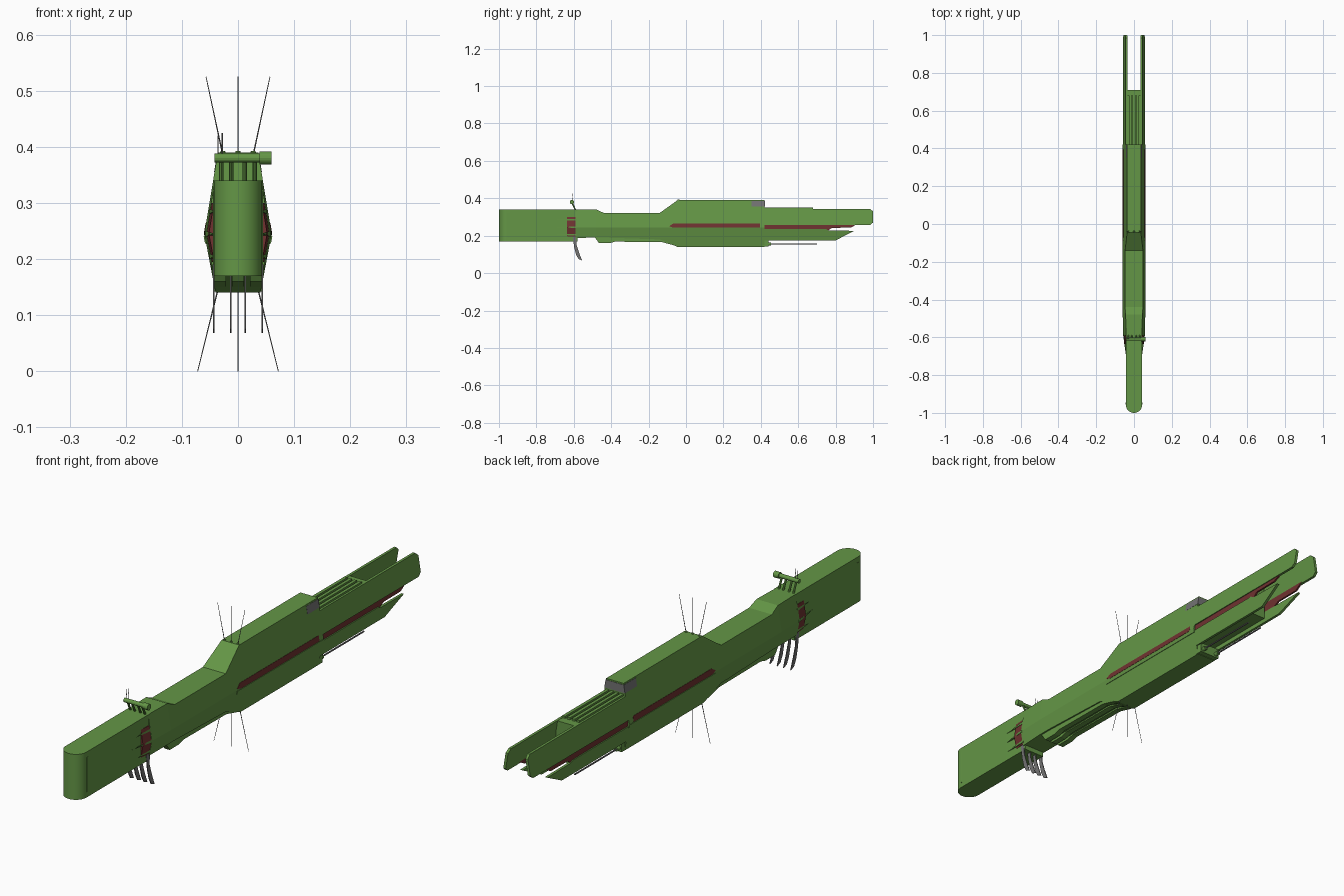
import bpy, bmesh, math
from mathutils import Vector

if "Cube" in bpy.data.objects:
    bpy.data.objects.remove(bpy.data.objects["Cube"])


def material(name, rgb):
    m = bpy.data.materials.new(name)
    m.diffuse_color = (*rgb, 1)
    m.use_nodes = True
    m.node_tree.nodes["Principled BSDF"].inputs["Base Color"].default_value = m.diffuse_color
    return m


GREEN = material("hull green", (0.127, 0.305, 0.061))
RED = material("vent red", (0.16, 0.032, 0.03))
GREY = material("metal grey", (0.17, 0.17, 0.17))
MID = 0.245


def hull_x(z):
    """Half width of the six-sided hull at height z."""
    return 0.06 - abs(z - MID) * (0.165 if z > MID else 0.19)


def loft(name, rings, mat):
    """Skin a row of equal-length point rings and cap both ends."""
    bm = bmesh.new()
    vs = [[bm.verts.new(p) for p in r] for r in rings]
    n = len(vs[0])
    for a, b in zip(vs, vs[1:]):
        for i in range(n):
            j = (i + 1) % n
            bm.faces.new((a[i], a[j], b[j], b[i]))
    bm.faces.new(vs[0])
    bm.faces.new(vs[-1])
    bmesh.ops.recalc_face_normals(bm, faces=bm.faces)
    me = bpy.data.meshes.new(name)
    bm.to_mesh(me)
    bm.free()
    me.materials.append(mat)
    ob = bpy.data.objects.new(name, me)
    bpy.context.collection.objects.link(ob)
    return ob


def box(name, x, y, z, mat):
    return loft(name, [[(x[0], v, z[0]), (x[1], v, z[0]), (x[1], v, z[1]), (x[0], v, z[1])]
                       for v in y], mat)


def profile(name, pts, x0, x1, mat):
    """Side profile of (y, z) points extruded along x."""
    return loft(name, [[(x, y, z) for y, z in pts] for x in (x0, x1)], mat)


def side_plate(name, pts, out, inn, mat):
    """Side profile hugging the sloped hull, built on both sides."""
    for s, tag in ((1, "right"), (-1, "left")):
        loft(f"{name}_{tag}", [[(s * (hull_x(z) + d), y, z) for y, z in pts]
                               for d in (out, -inn)], mat)


def rod(name, a, b, r, mat, r2=None, sides=8):
    a, b = Vector(a), Vector(b)
    d = (b - a).normalized()
    u = d.orthogonal().normalized()
    w = d.cross(u)
    ang = [math.tau * i / sides for i in range(sides)]
    return loft(name, [[c + (u * math.cos(t) + w * math.sin(t)) * q for t in ang]
                       for c, q in ((a, r), (b, r if r2 is None else r2))], mat)


def hex_ring(y, top, bottom, d=0.0):
    t, m, b = hull_x(top) + d, 0.06 + d, hull_x(bottom) + d
    return [(t, y, top), (m, y, MID), (b, y, bottom),
            (-b, y, bottom), (-m, y, MID), (-t, y, top)]


# rounded prow block
R = 0.043
arc = [(-R * math.cos(math.pi * i / 24), -1 + R - R * math.sin(math.pi * i / 24)) for i in range(25)]
outline = arc + [(R, -0.58), (-R, -0.58)]
prow = loft("prow", [[(x, y, z) for x, y in outline] for z in (0.17, 0.34)], GREEN)
bpy.context.view_layer.objects.active = prow
prow.select_set(True)
bpy.ops.object.shade_smooth_by_angle()
for s in (-1, 1):
    box("prow_side_rib", sorted((s * 0.042, s * 0.0445)), (-0.955, -0.945), (0.19, 0.32), GREEN)

# main hull
loft("main_hull", [hex_ring(*q) for q in (
    (-0.59, 0.34, 0.188, -0.003), (-0.48, 0.34, 0.19), (-0.44, 0.322, 0.19),
    (-0.14, 0.322, 0.18), (-0.045, 0.39, 0.14), (0.42, 0.39, 0.14))], GREEN)

# forward intakes: red collar with spikes ahead of it
loft("intake_vents", [hex_ring(-0.635, 0.30, 0.195, -0.008), hex_ring(-0.588, 0.30, 0.195, -0.004)], RED)
for z in (0.205, 0.245, 0.285):
    for s in (-1, 1):
        w = s * (hull_x(z) - 0.002)
        loft("intake_spike", [[(s * 0.042, -0.69, z), (s * 0.0435, -0.69, z), (s * 0.0435, -0.69, z + .001)],
                              [(s * 0.04, -0.585, z - 0.005), (w, -0.585, z - 0.005), (w, -0.585, z + 0.005)]], GREEN)

# keel strips under the waist
for x in (-0.032, 0, 0.032):
    profile("keel_strip", [(-0.49, 0.195), (-0.465, 0.16), (-0.41, 0.16), (-0.38, 0.168),
                           (-0.13, 0.166), (-0.07, 0.15), (-0.07, 0.2)], x - 0.011, x + 0.011, GREEN)
profile("keel_base", [(-0.48, 0.195), (-0.46, 0.172), (-0.1, 0.172), (-0.1, 0.2)], -0.04, 0.04, GREEN)

# red side stripes and the lip beneath them
side_plate("side_stripe", [(-0.09, 0.25), (-0.07, 0.243), (0.395, 0.243), (0.395, 0.264), (-0.07, 0.264)],
           0.001, 0.004, RED)
side_plate("stripe_lip", [(-0.09, 0.228), (0.42, 0.228), (0.42, 0.241), (-0.09, 0.241)], 0.002, 0.004, GREEN)
side_plate("stern_stripe", [(0.415, 0.228), (0.76, 0.228), (0.78, 0.242), (0.88, 0.243),
                            (0.92, 0.264), (0.415, 0.264)], -0.003, 0.010, RED)

# long stern plates
side_plate("upper_stern_plate", [(0.40, 0.258), (0.985, 0.258), (1.0, 0.27), (1.0, 0.33),
                                 (0.985, 0.343), (0.40, 0.343)], 0.0, 0.010, GREEN)
side_plate("lower_stern_plate", [(0.40, 0.175), (0.80, 0.175), (0.90, 0.226), (0.76, 0.228),
                                 (0.75, 0.235), (0.40, 0.235)], 0.0, 0.010, GREEN)

# engine block and deck ridges between the plates
box("engine_block", (-0.041, 0.041), (0.41, 0.71), (0.195, 0.342), GREEN)
for x in (-0.03, -0.01, 0.01, 0.03):
    box("deck_ridge", (x - 0.006, x + 0.006), (0.42, 0.68), (0.34, 0.35), GREEN)

# grey windows around the rear of the upper hull
loft("rear_windows", [[(s * (hull_x(z) + 0.0008), y, z) for s, z in
                       ((-1, 0.355), (1, 0.355), (1, 0.385), (-1, 0.385))] for y in (0.35, 0.4215)], GREY)

# stern gun mount and barrels
box("gun_mount", (-0.042, 0.042), (0.41, 0.44), (0.142, 0.18), GREEN)
for x in (-0.03, 0.03):
    rod("gun_socket", (x, 0.43, 0.155), (x, 0.455, 0.155), 0.008, GREEN, sides=12)
    rod("gun_barrel", (x, 0.44, 0.155), (x, 0.70, 0.155), 0.003, GREY)

# aerials above and below the hull
for k in (-1, 0, 1):
    rod("upper_aerial", (k * 0.027, -0.04, 0.385), (k * 0.057, -0.04, 0.525), 0.0013, GREY, 0.0007, 6)
    rod("lower_aerial", (k * 0.036, -0.04, 0.145), (k * 0.072, -0.04, 0.0), 0.0013, GREY, 0.0007, 6)
    rod("aerial_base", (k * 0.027, -0.04, 0.386), (k * 0.027, -0.04, 0.393), 0.006, GREEN, 0.004)

# curved grey fins below the prow
for x in (-0.043, -0.013, 0.013, 0.043):
    profile("prow_fin", [(-0.605, 0.195), (-0.598, 0.14), (-0.588, 0.10), (-0.575, 0.075),
                         (-0.556, 0.068), (-0.572, 0.11), (-0.585, 0.15), (-0.588, 0.195)],
            x - 0.0015, x + 0.0015, GREY)

# scope across the top of the prow
rod("scope_tube", (-0.042, -0.61, 0.38), (0.045, -0.61, 0.38), 0.008, GREEN, sides=16)
rod("scope_head", (0.038, -0.61, 0.38), (0.06, -0.61, 0.38), 0.0115, GREEN, sides=16)
for x in (-0.03, -0.012, 0.012, 0.03):
    rod("scope_strut", (x, -0.59, 0.335), (x, -0.61, 0.378), 0.004, GREEN)
for x, h in ((-0.036, 0.42), (-0.028, 0.425)):
    rod("scope_aerial", (x, -0.61, 0.38), (x, -0.605, h), 0.001, GREY, sides=6)
